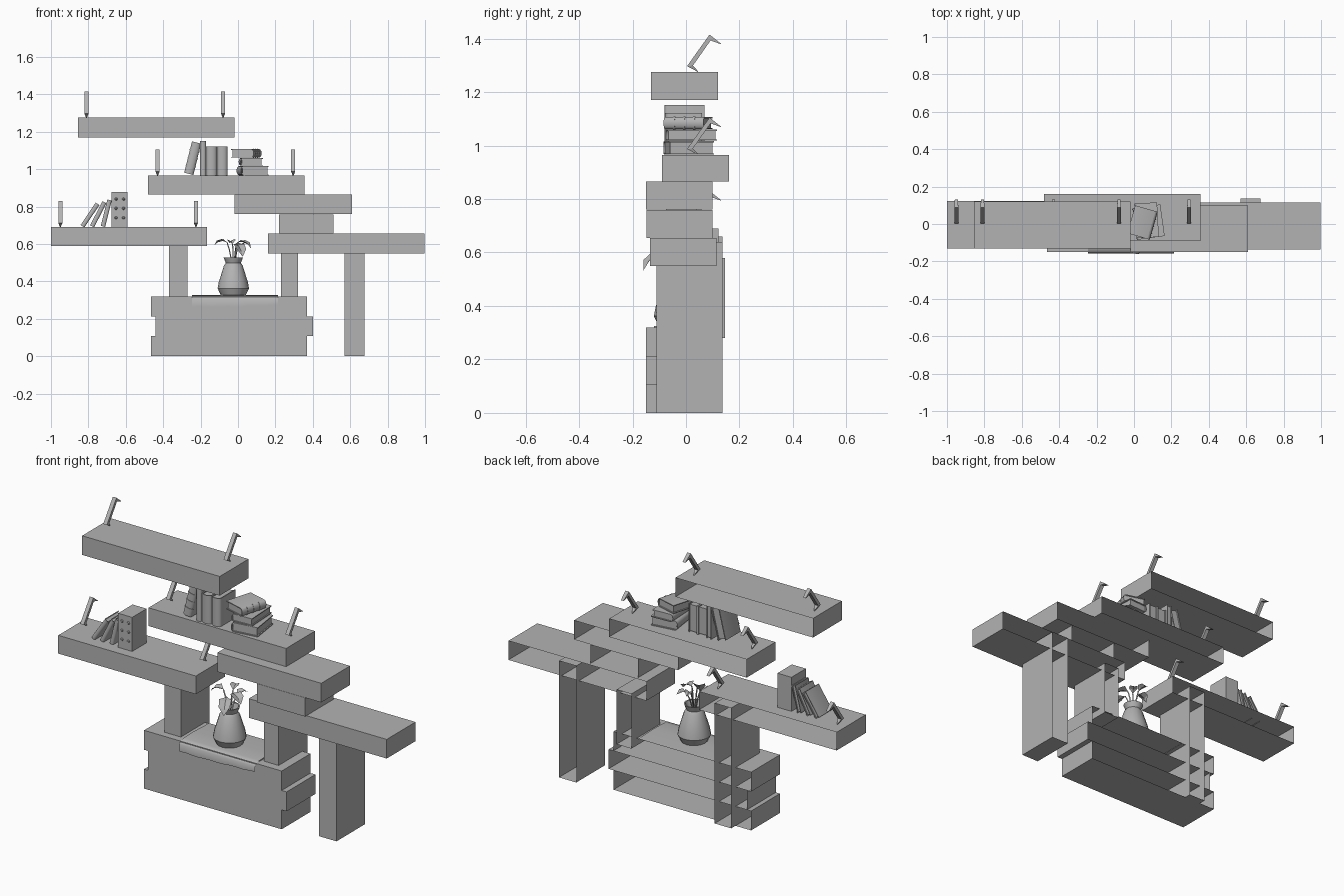
import bpy, bmesh, math
from mathutils import Matrix, Vector

if "Cube" in bpy.data.objects:
    bpy.data.objects.remove(bpy.data.objects["Cube"])

grey = bpy.data.materials.new("plain grey")
grey.diffuse_color = (0.45, 0.45, 0.45, 1)
grey.use_nodes = True
grey.node_tree.nodes["Principled BSDF"].inputs["Base Color"].default_value = grey.diffuse_color


def finish(name, bm, smooth=None, mat=None):
    if mat is not None:
        bm.transform(mat)
    bmesh.ops.recalc_face_normals(bm, faces=bm.faces[:])
    me = bpy.data.meshes.new(name)
    bm.to_mesh(me)
    bm.free()
    me.materials.append(grey)
    ob = bpy.data.objects.new(name, me)
    bpy.context.collection.objects.link(ob)
    if smooth:
        bpy.ops.object.select_all(action='DESELECT')
        ob.select_set(True)
        bpy.context.view_layer.objects.active = ob
        bpy.ops.object.shade_smooth_by_angle(angle=math.radians(smooth))
    return ob


def add_box(bm, x0, x1, y0, y1, z0, z1, open_back=False):
    v = [bm.verts.new((x, y, z)) for x in (x0, x1) for y in (y0, y1) for z in (z0, z1)]
    for i, f in enumerate(((2, 3, 7, 6), (0, 1, 3, 2), (4, 5, 7, 6), (0, 1, 5, 4),
                           (0, 2, 6, 4), (1, 3, 7, 5))):
        if i or not open_back:
            bm.faces.new([v[k] for k in f])


def open_box(name, *dims):
    bm = bmesh.new()
    add_box(bm, *dims, open_back=True)
    return finish(name, bm)


def prism(bm, pts, z0, z1):
    lo = [bm.verts.new((x, y, z0)) for x, y in pts]
    hi = [bm.verts.new((x, y, z1)) for x, y in pts]
    bm.faces.new(lo)
    bm.faces.new(hi)
    n = len(pts)
    for i in range(n):
        bm.faces.new((lo[i], lo[(i + 1) % n], hi[(i + 1) % n], hi[i]))


# Shelves, posts and base: hollow boxes without a back
open_box("top_shelf", -0.855, -0.02, -0.13, 0.12, 1.17, 1.275)
open_box("upper_shelf", -0.48, 0.355, -0.09, 0.16, 0.865, 0.965)
open_box("middle_shelf", -0.02, 0.61, -0.15, 0.10, 0.76, 0.865)
open_box("spacer_block", 0.22, 0.51, -0.148, 0.10, 0.655, 0.758)
open_box("left_shelf", -1.0, -0.165, -0.13, 0.122, 0.59, 0.69)
open_box("right_shelf", 0.16, 0.997, -0.135, 0.115, 0.55, 0.655)
open_box("left_post", -0.37, -0.27, -0.11, 0.137, 0.0, 0.66)
open_box("right_post", 0.23, 0.32, -0.105, 0.145, 0.28, 0.58)
open_box("right_leg", 0.57, 0.675, -0.11, 0.137, 0.0, 0.64)
for i, (x0, x1) in enumerate(((-0.465, 0.37), (-0.44, 0.40), (-0.465, 0.37))):
    open_box("base_plank_%d" % (i + 1), x0, x1, -0.15, 0.10, i * 0.1065, (i + 1) * 0.1065)


# Hooked lamps: bent strip with a tapered foot and a short hook
def lamp(name, x, z):
    outer = [(0.045, 0.0), (0.004, 0.022), (0.088, 0.140), (0.132, 0.105)]
    inner = [(0.045, 0.003), (0.026, 0.024), (0.092, 0.118), (0.130, 0.104)]
    half = [0.002, 0.011, 0.011, 0.008]
    bm = bmesh.new()
    rings = []
    for (a, b), (c, d), h in zip(outer, inner, half):
        rings.append([bm.verts.new(p) for p in ((x - h, a, z + b), (x + h, a, z + b),
                                                (x + h, c, z + d), (x - h, c, z + d))])
    for r, s in zip(rings, rings[1:]):
        for k in range(4):
            bm.faces.new((r[k], r[(k + 1) % 4], s[(k + 1) % 4], s[k]))
    bm.faces.new(rings[0])
    bm.faces.new(rings[-1])
    finish(name, bm)


for shelf, z, xs in (("top", 1.275, (-0.81, -0.08)), ("upper", 0.965, (-0.43, 0.295)),
                     ("left", 0.69, (-0.95, -0.225))):
    for side, x in zip(("left", "right"), xs):
        lamp("%s_shelf_%s_lamp" % (shelf, side), x, z)


# Book: thickness on x, rounded spine on -y, height on z, with inset pages
def book(name, t, d, h, mat, bands=0):
    def curve(half, front, bulge):
        return [(-half * math.cos(a), front - bulge * math.sin(a))
                for a in [math.pi * i / 6 for i in range(7)]]
    bulge = t * 0.3
    c = min(0.005, t * 0.15)
    shell = curve(t / 2, bulge, bulge) + [(t / 2, d), (t / 2 - c, d)]
    shell += curve(t / 2 - c, bulge, bulge - c)[::-1] + [(-t / 2 + c, d), (-t / 2, d)]
    bm = bmesh.new()
    prism(bm, shell, 0, h)
    add_box(bm, -t / 2 + c, t / 2 - c, bulge * 0.6, d - 0.006, 0.005, h - 0.005)
    for i in range(bands):
        z = h * (i + 1) / (bands + 1)
        prism(bm, curve(t / 2 + 0.002, bulge, bulge + 0.002), z - 0.004, z + 0.004)
    finish(name, bm, 40, mat)


def standing(x, y, z, lean=0):
    return Matrix.Translation((x, y, z)) @ Matrix.Rotation(math.radians(lean), 4, 'Y')


# Upper shelf: one leaning and three upright books
book("leaning_banded_book", 0.05, 0.14, 0.172, standing(-0.263, -0.075, 0.975, 14), 3)
book("upright_book_1", 0.03, 0.15, 0.185, standing(-0.187, -0.08, 0.966), 0)
book("upright_book_2", 0.058, 0.14, 0.155, standing(-0.142, -0.08, 0.966), 0)
book("upright_book_3", 0.055, 0.14, 0.155, standing(-0.084, -0.08, 0.966), 0)


# Stack of lying books, spine on -x, turned about z
def lying(cx, cy, z, t, d, h, turn):
    return (Matrix.Translation((cx, cy, z + t / 2)) @ Matrix.Rotation(math.radians(turn), 4, 'Z')
            @ Matrix(((0, 1, 0, -d / 2), (0, 0, 1, -h / 2), (1, 0, 0, 0), (0, 0, 0, 1))))


for name, cx, cy, z, t, d, h, turn in (
        ("stack_bottom_book", 0.078, 0.01, 0.966, 0.051, 0.15, 0.17, 8),
        ("stack_middle_book", 0.068, 0.02, 1.018, 0.042, 0.12, 0.185, 3),
        ("stack_top_book", 0.045, 0.008, 1.061, 0.046, 0.125, 0.155, 164)):
    book(name, t, d, h, lying(cx, cy, z, t, d, h, turn), 3 if "top" in name else 0)

# Left shelf: leaning thin books against an upright box with studs
for i, (x, lean, h) in enumerate(((-0.832, 34, 0.145), (-0.78, 27, 0.145), (-0.722, 14, 0.145))):
    book("leaning_thin_book_%d" % (i + 1), 0.024, 0.12, h, standing(x, -0.07, 0.694, lean))
bm = bmesh.new()
add_box(bm, -0.675, -0.59, -0.075, 0.05, 0.69, 0.877)
for x in (-0.652, -0.612):
    for z in (0.74, 0.79, 0.84):
        bmesh.ops.create_cone(bm, cap_ends=True, segments=8, radius1=0.009, radius2=0.004,
                              depth=0.006, matrix=Matrix.Translation((x, -0.077, z))
                              @ Matrix.Rotation(math.pi / 2, 4, 'X'))
finish("studded_box", bm)

# Cloth: profile swept over x, draped over the front of the base
prof = [(0.10, 0.322), (-0.03, 0.328), (-0.12, 0.325), (-0.146, 0.320), (-0.158, 0.305),
        (-0.158, 0.265)]
bm = bmesh.new()
rows = []
for i in range(13):
    x = -0.245 + 0.46 * i / 12
    lift = 0.010 * max(0, i - 5) / 7 + 0.002 * math.sin(i * 1.7)
    rows.append([bm.verts.new((x, y, z + (lift if k == 5 else 0)))
                 for k, (y, z) in enumerate(prof)])
for r, s in zip(rows, rows[1:]):
    for k in range(5):
        bm.faces.new((r[k], s[k], s[k + 1], r[k + 1]))
for r in (rows[0], rows[-1]):
    # side hem reaching down to the base top
    low = [bm.verts.new((v.co.x, v.co.y, 0.318)) for v in r[:3]]
    for k in range(2):
        bm.faces.new((r[k], r[k + 1], low[k + 1], low[k]))
finish("draped_cloth", bm, 50)

# Vase: lathe profile
VX, VY = -0.025, -0.036
prof = [(0, 0.325), (0.066, 0.325), (0.084, 0.362), (0.078, 0.395), (0.050, 0.485),
        (0.040, 0.498), (0.052, 0.528), (0.045, 0.528), (0.034, 0.498), (0, 0.48)]
bm = bmesh.new()
vs = [bm.verts.new((r, 0, z)) for r, z in prof]
es = [bm.edges.new(p) for p in zip(vs, vs[1:])]
bmesh.ops.spin(bm, geom=vs + es, cent=(0, 0, 0), axis=(0, 0, 1), angle=2 * math.pi, steps=16)
bmesh.ops.remove_doubles(bm, verts=bm.verts[:], dist=1e-4)
finish("vase", bm, 30, Matrix.Translation((VX, VY, 0)))


# Plant: thin three-sided stems, each with a folded leaf
def leaf(i, base, tip, width):
    a, b = Vector(base), Vector(tip)
    d = b - a
    side = d.cross(Vector((0, 0, 1))).normalized()
    if side.length < 0.1:
        side = Vector((1, 0, 0))
    up = side.cross(d).normalized()
    bm = bmesh.new()
    mids = [bm.verts.new(a + d * t + up * u) for t, u in ((0, 0), (0.3, 0.012), (0.7, 0.012), (1, 0))]
    for s in (-1, 1):
        e = [bm.verts.new(a + d * t + side * s * width * w + up * 0.022)
             for t, w in ((0.25, 0.45), (0.65, 0.4))]
        bm.faces.new((mids[0], mids[1], e[0]))
        bm.faces.new((mids[1], mids[2], e[1], e[0]))
        bm.faces.new((mids[2], mids[3], e[1]))
    root = Vector((VX + (a.x - VX) * 0.15, VY + (a.y - VY) * 0.15, 0.485))
    rings = [[bm.verts.new(p + Vector((math.cos(k * 2.094), math.sin(k * 2.094), 0)) * 0.004)
              for k in range(3)] for p in (root, root.lerp(a, 0.6) + Vector((0, 0, 0.012)), a)]
    for r, s in zip(rings, rings[1:]):
        for k in range(3):
            bm.faces.new((r[k], r[(k + 1) % 3], s[(k + 1) % 3], s[k]))
    finish("plant_leaf_%d" % i, bm)


for i, (base, tip, w) in enumerate((
        ((-0.06, -0.04, 0.610), (-0.128, -0.05, 0.590), 0.06),
        ((0.00, -0.05, 0.610), (0.070, -0.075, 0.575), 0.07),
        ((-0.01, -0.085, 0.600), (0.025, -0.160, 0.532), 0.07),
        ((-0.03, 0.00, 0.600), (-0.045, 0.06, 0.605), 0.05),
        ((0.00, -0.01, 0.580), (0.030, 0.04, 0.590), 0.05))):
    leaf(i + 1, base, tip, w)
